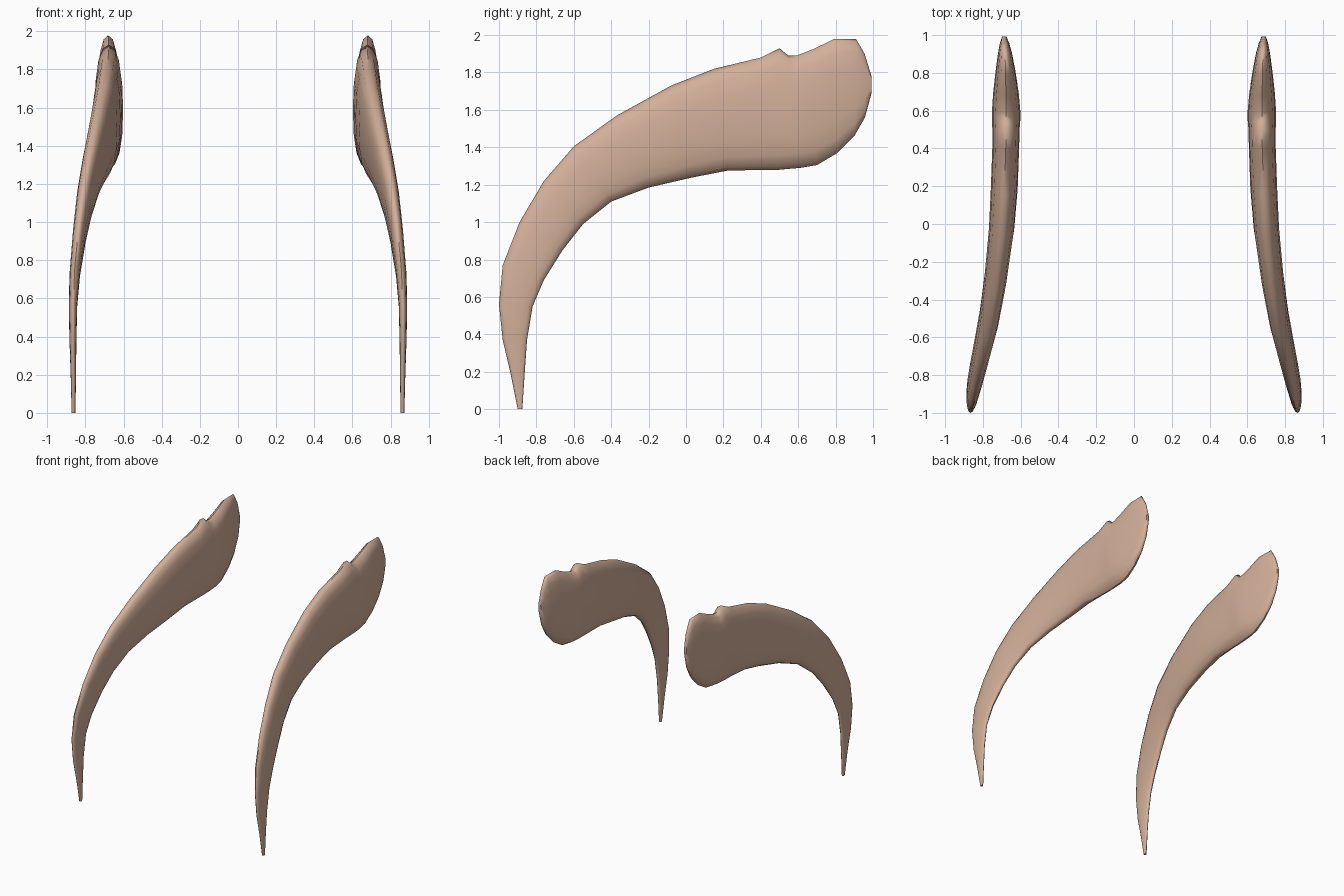
import bpy, bmesh, math
from mathutils import Vector

horn_mat = bpy.data.materials.new("warm tan")
horn_mat.diffuse_color = (0.65, 0.43, 0.32, 1)

# Cross-sections from tip to root:
# outer edge y, z / inner edge y, z / centre x / half thickness
STATIONS = [
    (-0.90, 0.00, -0.875, 0.00, 0.862, 0.010),
    (-0.94, 0.20, -0.862, 0.20, 0.863, 0.014),
    (-0.98, 0.37, -0.85, 0.37, 0.865, 0.018),
    (-1.00, 0.56, -0.82, 0.55, 0.865, 0.022),
    (-0.98, 0.77, -0.76, 0.69, 0.855, 0.028),
    (-0.89, 1.00, -0.66, 0.85, 0.832, 0.035),
    (-0.76, 1.22, -0.55, 0.99, 0.803, 0.043),
    (-0.60, 1.405, -0.40, 1.11, 0.768, 0.051),
    (-0.37, 1.57, -0.20, 1.185, 0.733, 0.059),
    (-0.08, 1.73, 0.03, 1.238, 0.701, 0.067),
    (0.15, 1.82, 0.22, 1.275, 0.687, 0.071),
    (0.40, 1.88, 0.42, 1.28, 0.679, 0.071),
    (0.50, 1.93, 0.50, 1.28, 0.678, 0.072),
    (0.545, 1.892, 0.55, 1.285, 0.677, 0.075),
    (0.59, 1.89, 0.61, 1.29, 0.677, 0.075),
    (0.68, 1.925, 0.70, 1.305, 0.678, 0.068),
    (0.79, 1.978, 0.81, 1.37, 0.680, 0.054),
    (0.91, 1.978, 0.90, 1.46, 0.683, 0.037),
    (0.955, 1.90, 0.957, 1.56, 0.685, 0.025),
    (0.992, 1.78, 0.992, 1.69, 0.687, 0.012),
]
SIDES = 16


def bent_power(v, p):
    return math.copysign(abs(v) ** p, v)


def make_horn(name, side):
    bm = bmesh.new()
    rings = []
    for ty, tz, by, bz, cx, half in STATIONS:
        top, bottom = Vector((0, ty, tz)), Vector((0, by, bz))
        mid, reach = (top + bottom) / 2, (top - bottom) / 2
        ring = []
        for i in range(SIDES):
            a = 2 * math.pi * i / SIDES
            # rounded, slightly boxy oval section
            p = mid + reach * bent_power(math.cos(a), 0.85)
            p.x = side * (cx + half * bent_power(math.sin(a), 0.85))
            ring.append(bm.verts.new(p))
        rings.append(ring)
    for r0, r1 in zip(rings, rings[1:]):
        for i in range(SIDES):
            j = (i + 1) % SIDES
            bm.faces.new((r0[i], r0[j], r1[j], r1[i]))
    # closed tip and root
    bm.faces.new(rings[0])
    bm.faces.new(rings[-1])
    bmesh.ops.recalc_face_normals(bm, faces=bm.faces)
    mesh = bpy.data.meshes.new(name)
    bm.to_mesh(mesh)
    bm.free()
    mesh.materials.append(horn_mat)
    obj = bpy.data.objects.new(name, mesh)
    bpy.context.collection.objects.link(obj)
    bpy.ops.object.select_all(action='DESELECT')
    obj.select_set(True)
    bpy.context.view_layer.objects.active = obj
    bpy.ops.object.shade_smooth_by_angle(angle=math.radians(60))


# Matching pair
make_horn("left_horn", -1)
make_horn("right_horn", 1)
